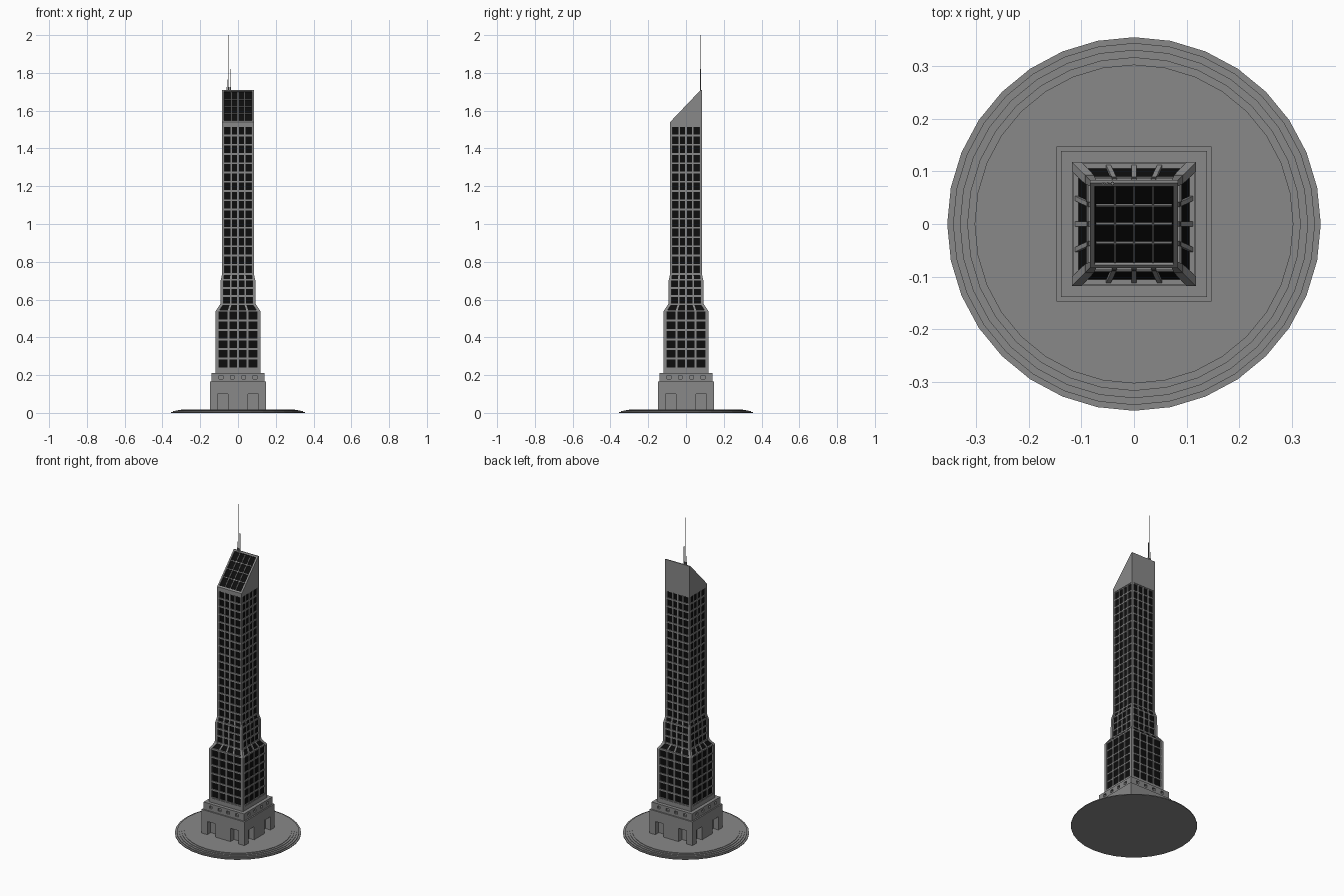
import bpy, bmesh, math
from mathutils import Matrix, Vector

old = bpy.data.objects.get("Cube")
if old:
    bpy.data.objects.remove(old, do_unlink=True)


def material(name, rgb):
    m = bpy.data.materials.new(name)
    m.use_nodes = True
    m.diffuse_color = (*rgb, 1)
    m.node_tree.nodes["Principled BSDF"].inputs["Base Color"].default_value = (*rgb, 1)
    return m


STONE = material("stone grey", (0.25, 0.25, 0.25))
GLASS = material("black glass", (0.004, 0.004, 0.004))


def finish(bm, name, *mats):
    bmesh.ops.recalc_face_normals(bm, faces=bm.faces)
    me = bpy.data.meshes.new(name)
    bm.to_mesh(me)
    bm.free()
    for m in mats:
        me.materials.append(m)
    ob = bpy.data.objects.new(name, me)
    bpy.context.collection.objects.link(ob)
    return ob


def box(bm, lo, hi, spin=Matrix()):
    lo, hi = Vector(lo), Vector(hi)
    size = Matrix.Diagonal((*(hi - lo), 1))
    bmesh.ops.create_cube(bm, size=1, matrix=spin @ Matrix.Translation((lo + hi) / 2) @ size)


def loft(bm, sections, spin=Matrix()):
    """Closed tube through rectangles given as (x0, x1, y0, y1, z)."""
    rings = []
    for x0, x1, y0, y1, z in sections:
        corners = ((x0, y0), (x1, y0), (x1, y1), (x0, y1))
        rings.append([bm.verts.new(spin @ Vector((x, y, z))) for x, y in corners])
    for a, b in zip(rings, rings[1:]):
        for i in range(4):
            j = (i + 1) % 4
            bm.faces.new((a[i], a[j], b[j], b[i]))
    bm.faces.new(rings[0])
    bm.faces.new(rings[-1])


SPINS = [Matrix.Rotation(math.pi / 2 * k, 4, "Z") for k in range(4)]

# Stepped round plaza
bm = bmesh.new()
for r, top in ((0.355, 0.005), (0.344, 0.009), (0.331, 0.012), (0.317, 0.015), (0.303, 0.018)):
    bmesh.ops.create_cone(bm, cap_ends=True, segments=32, radius1=r, radius2=r, depth=top,
                          matrix=Matrix.Translation((0, 0, top / 2)))
finish(bm, "plaza", STONE)


# Podium with two doorways per side, and a band with small niches
def carved_block(name, half, z0, z1, xs, width, n0, n1, depth):
    bm = bmesh.new()
    box(bm, (-half, -half, z0), (half, half, z1))
    block = finish(bm, name, STONE)
    bm = bmesh.new()
    for s in SPINS:
        for x in xs:
            box(bm, (x - width / 2, -half - 0.02, n0), (x + width / 2, depth - half, n1), s)
    cutter = finish(bm, name + "_cutter", STONE)
    cutter.hide_render = True
    cutter.hide_viewport = True
    mod = block.modifiers.new("openings", "BOOLEAN")
    mod.operation = "DIFFERENCE"
    mod.solver = "EXACT"
    mod.object = cutter


carved_block("podium", 0.147, 0.005, 0.165, (-0.08, 0.08), 0.056, 0.0, 0.1, 0.034)
carved_block("podium_band", 0.139, 0.165, 0.21, (-0.09, -0.03, 0.03, 0.09), 0.02, 0.18, 0.197, 0.012)

# Tower outline: height, half width, half width of the glazed part
PROFILE = [(0.21, 0.118, 0.1), (0.54, 0.118, 0.1), (0.575, 0.094, 0.077),
           (0.7, 0.092, 0.076), (0.735, 0.084, 0.072), (1.535, 0.084, 0.072)]
RECESS = 0.009


def half_at(z):
    for (za, ha, _), (zb, hb, _) in zip(PROFILE, PROFILE[1:]):
        if za <= z <= zb:
            return ha + (hb - ha) * (z - za) / (zb - za)


# Glass core
bm = bmesh.new()
loft(bm, [(RECESS - h, h - RECESS, RECESS - h, h - RECESS, z) for z, h, g in PROFILE])
finish(bm, "glass_core", GLASS)

# Corner piers
bm = bmesh.new()
for s in SPINS:
    loft(bm, [(-h, -g, -h, -g, z) for z, h, g in PROFILE], s)
finish(bm, "corner_piers", STONE)

# Upright mullions, narrowing together with the tower
bm = bmesh.new()
for s in SPINS:
    for f in (-0.5, 0, 0.5):
        loft(bm, [(f * g - 0.0045, f * g + 0.0045, 0.003 - h, -h + 0.014, z)
                  for z, h, g in PROFILE], s)
finish(bm, "upright_mullions", STONE)

# Floor bars around the tower
bm = bmesh.new()
for z0, z1, rows in ((0.237, 0.54, 6), (0.575, 0.705, 3), (0.735, 1.517, 16)):
    for i in range(rows + 1):
        z = z0 + (z1 - z0) * i / rows
        h = half_at(z) - 0.003
        box(bm, (-h, -h, z - 0.0045), (h, h, z + 0.0045))
finish(bm, "floor_bars", STONE)

# Solid sill and top collar
bm = bmesh.new()
for z0, z1, h in ((0.205, 0.237, 0.118), (1.517, 1.54, 0.084)):
    box(bm, (-h, -h, z0), (h, h, z1))
finish(bm, "sill_and_collar", STONE)

# Wedge crown with a sunken glass slope facing the front
H, LOW, HIGH = 0.084, 1.54, 1.71
bm = bmesh.new()
outline = [(-H, 1.53), (H, 1.53), (H, HIGH), (H - 0.006, HIGH), (-H, LOW)]
left, right = [[bm.verts.new((x, y, z)) for y, z in outline] for x in (-H, H)]
bm.faces.new(left)
bm.faces.new(right)
for i in range(5):
    j = (i + 1) % 5
    bm.faces.new((left[i], left[j], right[j], right[i]))
bmesh.ops.recalc_face_normals(bm, faces=bm.faces)
slope = next(f for f in bm.faces if f.normal.y < -0.3 and f.normal.z > 0.3)
bmesh.ops.inset_region(bm, faces=[slope], thickness=0.013)
bmesh.ops.inset_region(bm, faces=[slope], thickness=0.0005, depth=-0.006)
slope.material_index = 1
finish(bm, "crown", STONE, GLASS)

# Thin glazing bars on the slope
run, rise = 2 * H - 0.006, HIGH - LOW
length = math.hypot(run, rise)
tilt = Matrix.Translation((0, -0.003, (LOW + HIGH) / 2)) @ Matrix.Rotation(math.atan2(rise, run), 4, "X")
bm = bmesh.new()
for k in (-1, 0, 1):
    x, y = k * 0.036, k * length * 0.22
    box(bm, (x - 0.002, 0.012 - length / 2, -0.008), (x + 0.002, length / 2 - 0.012, -0.002), tilt)
    box(bm, (0.012 - H, y - 0.002, -0.008), (H - 0.012, y + 0.002, -0.002), tilt)
finish(bm, "roof_bars", STONE)

# Roof masts
bm = bmesh.new()
for x, r, top in ((-0.05, 0.0015, 2.0), (-0.041, 0.0022, 1.82), (-0.058, 0.0015, 1.765)):
    for radius, z in ((r, top), (r + 0.0015, HIGH + 0.015)):
        bmesh.ops.create_cone(bm, cap_ends=True, segments=8, radius1=radius, radius2=radius,
                              depth=z - 1.69, matrix=Matrix.Translation((x, 0.077, (z + 1.69) / 2)))
finish(bm, "masts", STONE)
